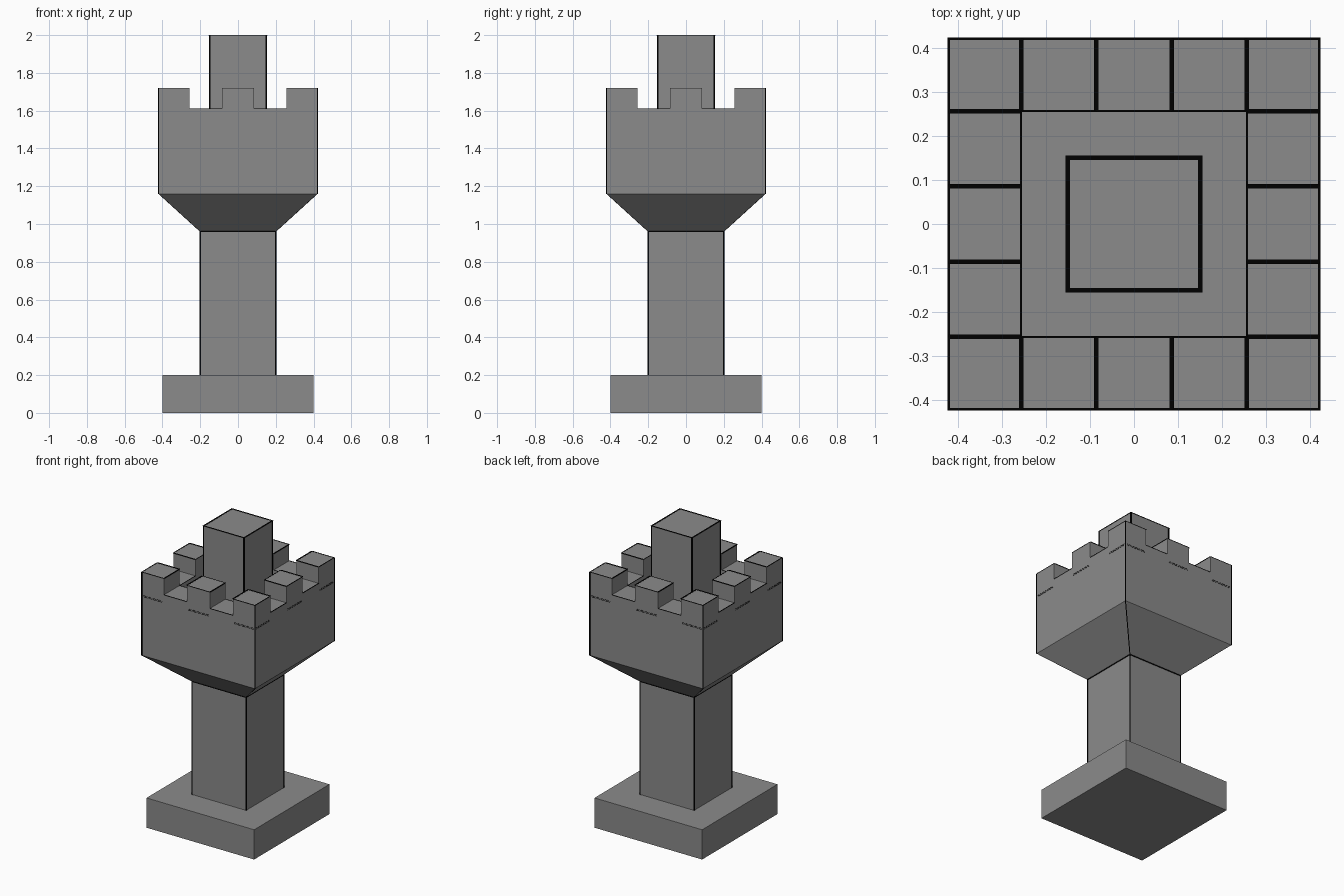
import bpy
import bmesh

if "Cube" in bpy.data.objects:
    bpy.data.objects.remove(bpy.data.objects["Cube"])


def material(name, value):
    m = bpy.data.materials.new(name)
    m.diffuse_color = (value, value, value, 1)
    m.use_nodes = True
    m.node_tree.nodes["Principled BSDF"].inputs["Base Color"].default_value = m.diffuse_color
    return m


stone = material("grey_stone", 0.257)
black = material("black_trim", 0.0)


def finish(name, bm, mat, merge=True):
    if merge:
        bmesh.ops.remove_doubles(bm, verts=bm.verts, dist=1e-5)
    bmesh.ops.recalc_face_normals(bm, faces=bm.faces)
    mesh = bpy.data.meshes.new(name)
    bm.to_mesh(mesh)
    bm.free()
    mesh.materials.append(mat)
    bpy.context.collection.objects.link(bpy.data.objects.new(name, mesh))


def quad(bm, *points):
    return bm.faces.new([bm.verts.new(p) for p in points])


CORNERS = ((-1, -1), (1, -1), (1, 1), (-1, 1))


def loft(bm, sections):
    """Tube through two or more rings of four points."""
    rings = [[bm.verts.new(p) for p in ring] for ring in sections]
    for a, b in zip(rings, rings[1:]):
        for i in range(4):
            j = (i + 1) % 4
            bm.faces.new((a[i], a[j], b[j], b[i]))
    return rings


def square_loft(name, sections, cap_bottom=True, cap_top=True):
    """Stack square sections given as (half width, height)."""
    bm = bmesh.new()
    rings = loft(bm, [[(sx * r, sy * r, z) for sx, sy in CORNERS]
                      for r, z in sections])
    if cap_bottom:
        bm.faces.new(rings[0])
    if cap_top:
        bm.faces.new(rings[-1])
    finish(name, bm, stone)


R, N = 0.42, 5                  # head half width, grid cells per side
FLOOR, GAP, MERLON = 1.36, 1.61, 1.72

# Foot, shaft with flared head, and central tower
square_loft("base", [(0.4, 0), (0.4, 0.2)])
square_loft("shaft_and_head", [(0.2, 0.2), (0.2, 0.96), (R, 1.16), (R, FLOOR)],
            cap_bottom=False, cap_top=False)
square_loft("central_tower", [(0.15, FLOOR), (0.15, 1.999)], cap_bottom=False)


# Battlements: a grid of cell heights, with walls wherever the height changes
def height(i, j):
    if not (0 <= i < N and 0 <= j < N):
        return FLOOR
    if i in (0, N - 1) or j in (0, N - 1):
        return MERLON if i % 2 == 0 and j % 2 == 0 else GAP
    return FLOOR


bm = bmesh.new()
c = [-R, -0.256, -0.086, 0.086, 0.256, R]
for i in range(N + 1):
    for j in range(N + 1):
        h = height(i, j)
        if i < N and j < N:
            quad(bm, (c[i], c[j], h), (c[i + 1], c[j], h),
                 (c[i + 1], c[j + 1], h), (c[i], c[j + 1], h))
        left, front = height(i - 1, j), height(i, j - 1)
        if j < N and left != h:
            s = [(c[i], c[j], left), (c[i], c[j], h),
                 (c[i], c[j + 1], h), (c[i], c[j + 1], left)]
            quad(bm, *(s if h > left else s[::-1]))
        if i < N and front != h:
            s = [(c[i], c[j], front), (c[i + 1], c[j], front),
                 (c[i + 1], c[j], h), (c[i], c[j], h)]
            quad(bm, *(s if h > front else s[::-1]))
finish("battlements", bm, stone)

# Thin black trim along the edges
trim = bmesh.new()


def bar(x0, x1, y0, y1, z0, z1):
    rings = loft(trim, [[(x0, y0, z), (x1, y0, z), (x1, y1, z), (x0, y1, z)]
                        for z in (z0, z1)])
    trim.faces.new(rings[0])
    trim.faces.new(rings[1])


def post(r0, z0, r1, z1, w):
    """One trim post on each of the four corners."""
    for sx, sy in CORNERS:
        rings = loft(trim, [[(sx * r + u * w, sy * r + v * w, z)
                             for u, v in CORNERS]
                            for r, z in ((r0, z0), (r1, z1))])
        trim.faces.new(rings[0])
        trim.faces.new(rings[1])


def frame(r, z0, z1, w):
    """Square ring of four bars."""
    for s in (-1, 1):
        bar(-r - w, r + w, s * r - w, s * r + w, z0, z1)
        bar(s * r - w, s * r + w, -r + w, r - w, z0, z1)


post(0.15, FLOOR, 0.15, 1.998, 0.004)
frame(0.15, 1.999, 2.0, 0.005)
post(0.2, 0.2, 0.2, 0.96, 0.003)
frame(0.2, 0.957, 0.962, 0.003)
post(0.2, 0.96, R, 1.16, 0.002)
post(R, 1.16, R, MERLON, 0.003)

# Trim on top of the battlements: joints, outer rim and inner rim
for i in range(N):
    h, step = height(i, 0), max(height(i, 0), height(i + 1, 0))
    for s in (-1, 1):
        for y, w in ((R, 0.003), (c[4], 0.002)):
            bar(c[i], c[i + 1], s * y - w, s * y + w, h, h + 0.001)
            bar(s * y - w, s * y + w, c[i], c[i + 1], h, h + 0.001)
        if i < N - 1:
            a, b = sorted((s * c[4], s * R))
            x = c[i + 1]
            bar(x - 0.005, x + 0.005, a, b, step, step + 0.001)
            bar(a, b, x - 0.005, x + 0.005, step, step + 0.001)
        # Fine double line under each merlon
        if i % 2 == 0:
            a, b = c[i] + 0.01, c[i + 1] - 0.01
            for z in (1.555, 1.563):
                bar(a, b, s * R - 0.001, s * R + 0.001, z, z + 0.002)
                bar(s * R - 0.001, s * R + 0.001, a, b, z, z + 0.002)
finish("edge_trim", trim, black, merge=False)
